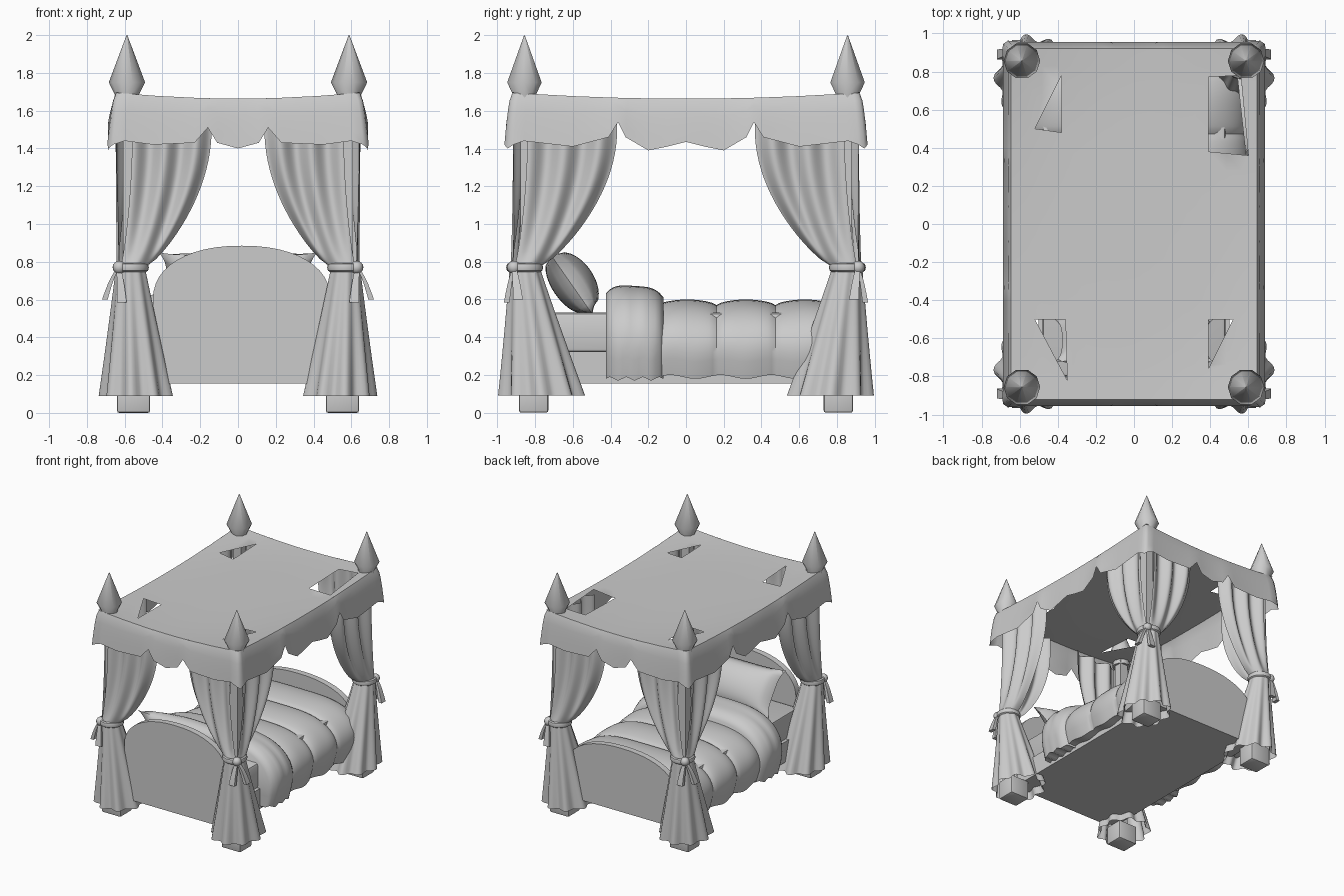
import bpy, bmesh
from math import sin, cos, pi, radians
from mathutils import Vector, Matrix
from mathutils.geometry import delaunay_2d_cdt, intersect_point_tri_2d

if "Cube" in bpy.data.objects:
    bpy.data.objects.remove(bpy.data.objects["Cube"])

grey = bpy.data.materials.new("plain_grey")
grey.use_nodes = True
grey.diffuse_color = (0.6, 0.6, 0.6, 1)
grey.node_tree.nodes["Principled BSDF"].inputs["Base Color"].default_value = (0.6, 0.6, 0.6, 1)


def finish(name, bm, angle=40, mirror=False):
    """Turn a bmesh into a shaded object, optionally mirrored to all four corners."""
    bmesh.ops.remove_doubles(bm, verts=bm.verts, dist=0.0005)
    bmesh.ops.recalc_face_normals(bm, faces=bm.faces)
    mesh = bpy.data.meshes.new(name)
    bm.to_mesh(mesh)
    bm.free()
    mesh.materials.append(grey)
    ob = bpy.data.objects.new(name, mesh)
    bpy.context.collection.objects.link(ob)
    bpy.ops.object.select_all(action='DESELECT')
    ob.select_set(True)
    bpy.context.view_layer.objects.active = ob
    bpy.ops.object.shade_smooth_by_angle(angle=radians(angle))
    if mirror:
        mod = ob.modifiers.new("four_corners", 'MIRROR')
        mod.use_axis = (True, True, False)
    return ob


def loft(name, rows, closed=False, caps=False, **kw):
    """Skin a list of equally long point rows."""
    bm = bmesh.new()
    grid = [[bm.verts.new(p) for p in row] for row in rows]
    n = len(rows[0])
    for a, b in zip(grid, grid[1:]):
        for i in range(n if closed else n - 1):
            k = (i + 1) % n
            bm.faces.new((a[i], a[k], b[k], b[i]))
    if caps:
        bm.faces.new(grid[0])
        bm.faces.new(grid[-1])
    return finish(name, bm, **kw)


def ring(cx, cy, z, rx, ry, n, pleat=0.0, folds=9):
    pts = []
    for i in range(n):
        a = 2 * pi * i / n
        r = 1 + pleat * cos(folds * a)
        pts.append((cx + rx * r * cos(a), cy + ry * r * sin(a), z))
    return pts


def box(name, centre, size, bevel=0.0, mirror=False):
    bm = bmesh.new()
    bmesh.ops.create_cube(bm, size=1, matrix=Matrix.Translation(centre) @ Matrix.Diagonal((*size, 1)))
    if bevel:
        bmesh.ops.bevel(bm, geom=bm.edges[:], offset=bevel, segments=2, affect='EDGES', profile=0.5)
    return finish(name, bm, mirror=mirror)


# Posts, feet and pointed finials
box("foot_block", (0.553, 0.807, 0.08), (0.175, 0.155, 0.16), 0.012, True)
box("corner_post", (0.575, 0.843, 0.9), (0.07, 0.07, 1.54), 0, True)
loft("finial", [ring(0.588, 0.856, z, r, r, 10) for r, z in
                ((0.07, 1.64), (0.064, 1.685), (0.096, 1.75), (0.002, 2.0))],
     closed=True, caps=True, mirror=True, angle=50)

# Bed base and mattress
box("bed_base", (0, 0, 0.24), (1.0, 1.66, 0.17))
box("mattress", (0, 0, 0.425), (0.96, 1.6, 0.21), 0.02)


def arched_board(name, cx, y, half, side, top, depth):
    outline = [(cx - half, 0.155), (cx + half, 0.155)]
    for i in range(25):
        a = pi * i / 24
        c = cos(a)
        outline.append((cx + half * (abs(c) ** 0.9) * (1 if c > 0 else -1),
                        side + (top - side) * sin(a) ** 0.9))
    loft(name, [[(x, yy, z) for x, z in outline] for yy in (y - depth / 2, y + depth / 2)],
         closed=True, caps=True)


arched_board("headboard", 0.02, -0.83, 0.47, 0.60, 0.885, 0.05)
arched_board("footboard", 0, 0.82, 0.49, 0.44, 0.685, 0.05)


def blanket(name, y0, y1, steps, shape, bottom):
    """Loft a rounded cover across the bed; shape(t) gives half width and top height."""
    rows = []
    for j in range(steps + 1):
        t = j / steps
        w, top = shape(t)
        row = []
        for i in range(41):
            a = pi * i / 40
            c, s = cos(a), max(sin(a), 0)
            rise = s ** 0.6
            x = w * abs(c) ** 0.5 * (1 if c > 0 else -1) * (0.95 + 0.07 * sin(pi * min(rise, 1)))
            sag = 0.01 * sin(7 * t * pi)
            row.append((x, y0 + (y1 - y0) * t, bottom + sag * (1 - s) + (top - bottom) * rise))
        rows.append(row)
    loft(name, rows, closed=True, caps=True, angle=50)


def quilt_shape(t):
    puff = abs(sin(3 * pi * t)) ** 0.6
    return 0.58 + 0.025 * puff, 0.57 + 0.03 * puff


def fold_shape(t):
    edge = abs(2 * t - 1) ** 4
    return 0.63 - 0.05 * edge, 0.682 - 0.05 * edge - 0.02 * t


blanket("quilt", -0.15, 0.785, 48, quilt_shape, 0.19)
blanket("quilt_fold", -0.425, -0.12, 14, fold_shape, 0.18)

# Pillow leaning on the headboard, with pinched corners
bm = bmesh.new()
bmesh.ops.create_grid(bm, x_segments=20, y_segments=14, size=1)
back = bmesh.ops.duplicate(bm, geom=bm.faces[:] + bm.edges[:] + bm.verts[:])["geom"]
under = {g for g in back if isinstance(g, bmesh.types.BMVert)}
for v in bm.verts:
    u, w = v.co.x, v.co.y
    puff = (max(0, 1 - u * u) * max(0, 1 - w * w)) ** 0.45
    pinch_u = 1 - 0.1 * (1 - w ** 4)
    pinch_w = 1 - 0.1 * (1 - u ** 4)
    v.co = (0.42 * u * pinch_u, 0.20 * w * pinch_w, puff * (-0.125 if v in under else 0.10))
bm.transform(Matrix.Translation((0, -0.61, 0.685)) @ Matrix.Rotation(radians(125), 4, 'X'))
finish("pillow", bm, angle=60)


# Canopy roof cloth: a sagging sheet with torn openings
def roof_z(x, y):
    u, v = min(abs(x) / 0.645, 1), min(abs(y) / 0.92, 1)
    return 1.652 + 0.012 * max(u, v) ** 4 + 0.032 * (u * v) ** 2


tears = [((-0.38, 0.78), (-0.52, 0.5), (-0.38, 0.48)),
         ((0.39, 0.77), (0.6, 0.36), (0.39, 0.38)),
         ((0.39, 0.77), (0.56, 0.78), (0.6, 0.36)),
         ((-0.52, -0.5), (-0.36, -0.5), (-0.35, -0.82)),
         ((0.39, -0.5), (0.52, -0.5), (0.39, -0.76))]
pts = [Vector((0.645 * i / 8, 0.92 * j / 10)) for i in range(-8, 9) for j in range(-10, 11)]
cuts = []
for tri in tears:
    base = len(pts)
    pts += [Vector(p) for p in tri]
    cuts += [(base, base + 1), (base + 1, base + 2), (base + 2, base)]
verts, _, faces, *_ = delaunay_2d_cdt(pts, cuts, [], 0, 0.0001)
bm = bmesh.new()
sheet = [bm.verts.new((p.x, p.y, roof_z(p.x, p.y))) for p in verts]
for f in faces:
    mid = sum((verts[i] for i in f), Vector((0, 0))) / len(f)
    if not any(intersect_point_tri_2d(mid, *map(Vector, t)) for t in tears):
        bm.faces.new([sheet[i] for i in f])
finish("canopy_roof", bm, angle=60)

# Valance with a scalloped, notched hem and rounded corners; one quarter, mirrored
end_hem = [(0, 1.40), (0.11, 1.43), (0.16, 1.51), (0.23, 1.43), (0.45, 1.42), (0.60, 1.44)]
side_hem = [(0, 1.435), (0.1, 1.41), (0.2, 1.39), (0.32, 1.46), (0.36, 1.54),
            (0.41, 1.46), (0.6, 1.41), (0.86, 1.44)]
hem = [(x, 0.955, z) for x, z in end_hem]
hem += [(0.662, 0.962, 1.42), (0.686, 0.945, 1.40), (0.692, 0.915, 1.42)]
hem += [(0.687, y, z) for y, z in reversed(side_hem)]
rows = []
for k in range(6):
    t = k / 5
    row = []
    for x, y, zb in hem:
        tx, ty = min(x * 0.645 / 0.687, 0.645), min(y * 0.92 / 0.955, 0.92)
        zt = roof_z(tx, ty)
        s = t ** 0.65
        row.append((tx + (x - tx) * s, ty + (y - ty) * s, zt + (zb - zt) * t ** 1.2))
    rows.append(row)
loft("valance", rows, mirror=True, angle=60)

# Curtains: two wings gathered at the tie, and a pleated skirt below it
TIE = 0.77
KNOT = (0.568, 0.855)


def wing(name, start, end, out, a0, a1):
    rows = []
    for j in range(21):
        z = TIE + (1.63 - TIE) * j / 20
        s = sin(min(1, (z - TIE) / 0.73) * pi / 2) ** 0.75
        row = []
        for i in range(41):
            u = i / 40
            a = radians(a0 + (a1 - a0) * u)
            tied = Vector((KNOT[0] + 0.078 * cos(a), KNOT[1] + 0.078 * sin(a)))
            wave = 0.024 * cos(u * 5 * pi) + 0.008 * sin(u * 17)
            hung = Vector(start).lerp(Vector(end), u) + Vector(out) * wave
            p = tied.lerp(hung, s)
            row.append((p.x, p.y, z))
        rows.append(row)
    loft(name, rows, mirror=True, angle=60)


wing("end_curtain", (0.56, 0.89), (0.14, 0.885), (0, 1), 45, 200)
wing("side_curtain", (0.618, 0.84), (0.618, 0.365), (1, 0), 45, -110)

rows = []
for j in range(13):
    t = j / 12
    rows.append(ring(KNOT[0] - 0.033 * t, KNOT[1] - 0.09 * t, TIE - (TIE - 0.09) * t,
                     0.076 + 0.108 * t, 0.078 + 0.135 * t, 72, 0.03 + 0.07 * t))
loft("curtain_skirt", rows, closed=True, mirror=True, angle=60)

# Tie bands, knots and hanging tails
rows = [ring(*KNOT, TIE + 0.024 * sin(a), 0.082 + 0.014 * cos(a), 0.084 + 0.014 * cos(a), 24)
        for a in (2 * pi * k / 8 for k in range(9))]
loft("tie_band", rows, closed=True, mirror=True)
bm = bmesh.new()
bmesh.ops.create_uvsphere(bm, u_segments=12, v_segments=8, radius=0.035,
                          matrix=Matrix.Translation((0.628, 0.912, TIE)))
finish("tie_knot", bm, mirror=True, angle=60)
for name, tip, size in (("tie_tail_side", (0.705, 0.89, 0.60), (0.015, 0.026)),
                        ("tie_tail_end", (0.615, 0.95, 0.585), (0.026, 0.015))):
    rows = []
    for k in range(6):
        t = k / 5
        c = Vector((0.632, 0.912, TIE)).lerp(Vector(tip), t)
        c.z += 0.02 * sin(pi * t)
        g = 0.4 + 0.6 * t
        rows.append([(c.x + a * size[0] * g, c.y + b * size[1] * g, c.z)
                     for a, b in ((-1, -1), (1, -1), (1, 1), (-1, 1))])
    loft(name, rows, closed=True, caps=True, mirror=True)
